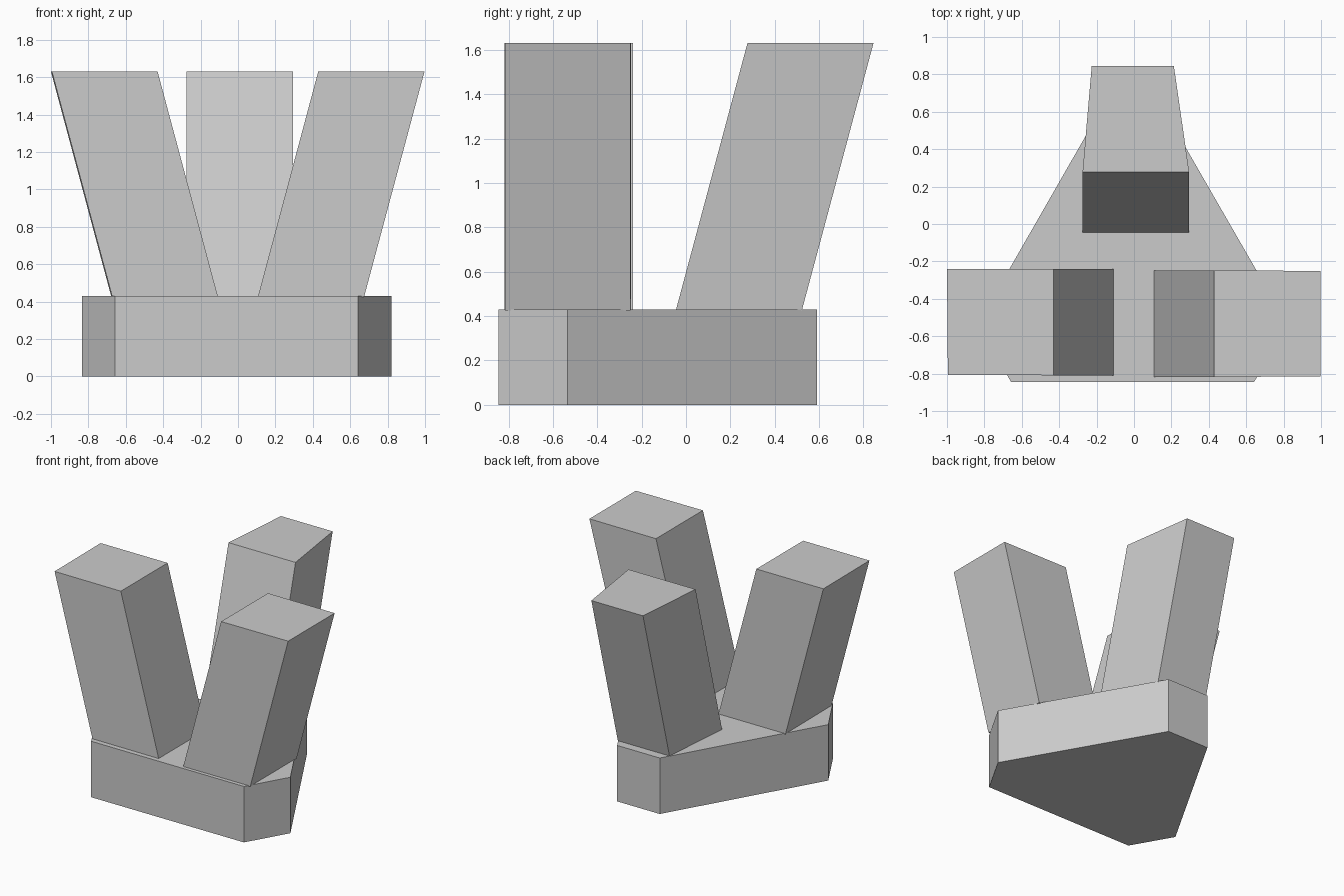
import bpy
import bmesh

default = bpy.data.objects.get("Cube")
if default:
    bpy.data.objects.remove(default, do_unlink=True)

grey = bpy.data.materials.new("plain grey")
grey.use_nodes = True
colour = (0.6, 0.6, 0.6, 1)
grey.diffuse_color = colour
grey.node_tree.nodes["Principled BSDF"].inputs["Base Color"].default_value = colour


def slanted_prism(name, outline, z_low, z_high, lean=(0, 0)):
    """Extrude a flat outline upward, sliding the top sideways by lean."""
    bm = bmesh.new()
    face = bm.faces.new([bm.verts.new((x, y, z_low)) for x, y in outline])
    top = bmesh.ops.extrude_face_region(bm, geom=[face], use_keep_orig=True)
    verts = [v for v in top["geom"] if isinstance(v, bmesh.types.BMVert)]
    bmesh.ops.translate(bm, verts=verts, vec=(*lean, z_high - z_low))
    bmesh.ops.recalc_face_normals(bm, faces=bm.faces)
    mesh = bpy.data.meshes.new(name)
    bm.to_mesh(mesh)
    bm.free()
    mesh.materials.append(grey)
    obj = bpy.data.objects.new(name, mesh)
    bpy.context.collection.objects.link(obj)
    return obj


BASE_TOP, ARM_LOW, ARM_TOP = 0.43, 0.425, 1.63

# Base slab: a triangle with its corners cut off
slanted_prism("base", [(-0.657, -0.845), (0.642, -0.845), (0.82, -0.535),
                       (0.172, 0.59), (-0.19, 0.59), (-0.835, -0.535)], 0, BASE_TOP)

# Three square arms leaning outward
slanted_prism("right_arm", [(-0.672, -0.806), (-0.107, -0.809),
                            (-0.107, -0.24), (-0.677, -0.24)],
              ARM_LOW, ARM_TOP, (-0.323, 0))
slanted_prism("left_arm", [(0.106, -0.818), (0.674, -0.815),
                           (0.674, -0.251), (0.106, -0.248)],
              ARM_LOW, ARM_TOP, (0.323, 0))
slanted_prism("back_arm", [(-0.275, -0.046), (0.295, -0.046),
                           (0.213, 0.522), (-0.226, 0.522)],
              ARM_LOW, ARM_TOP, (0, 0.323))
